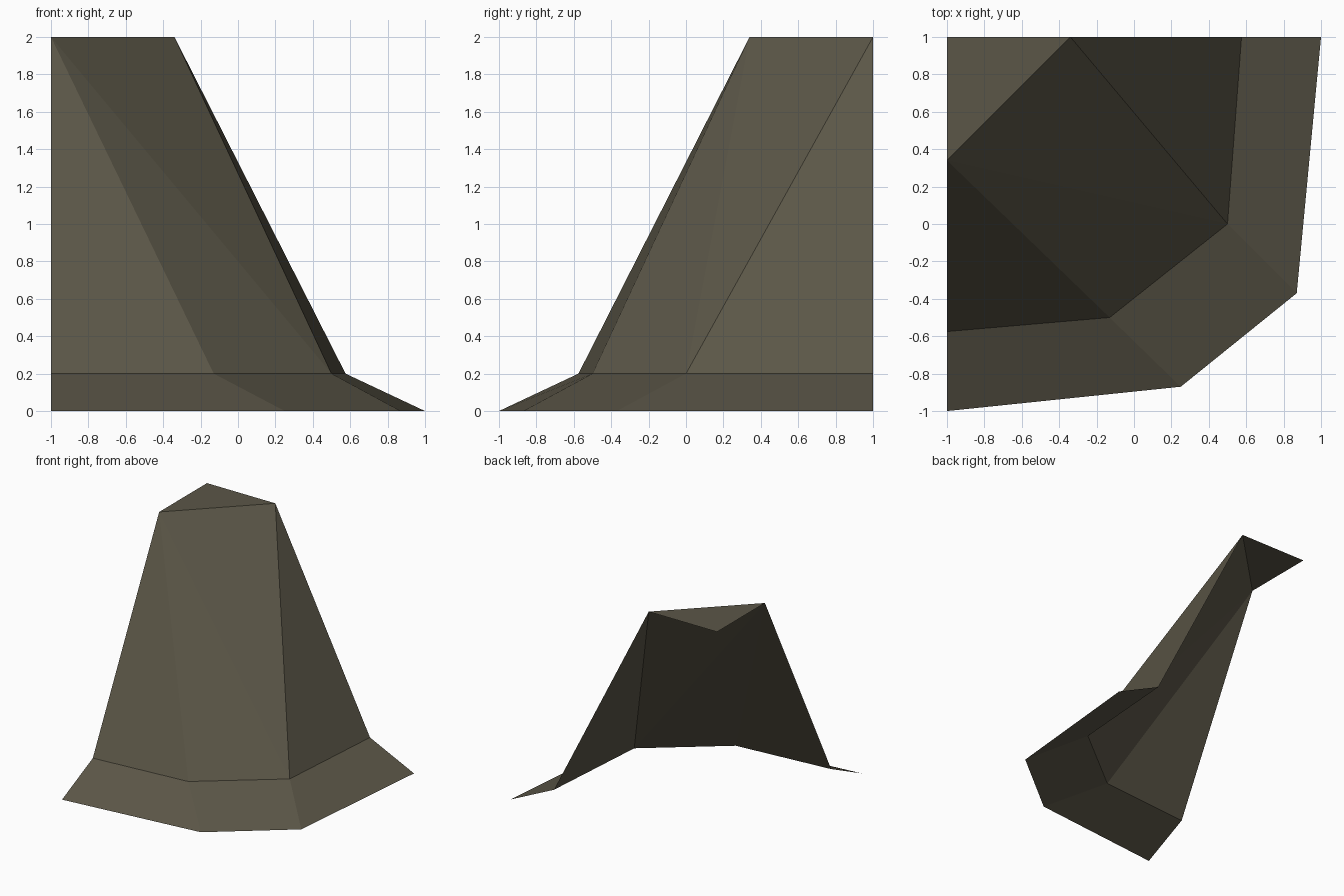
import bpy
import bmesh

cube = bpy.data.objects.get("Cube")
if cube:
    bpy.data.objects.remove(cube, do_unlink=True)

# Single dark olive-brown stone colour
stone = bpy.data.materials.new("olive_stone")
stone.use_nodes = True
colour = (0.105, 0.094, 0.064, 1.0)
stone.diffuse_color = colour
stone.node_tree.nodes["Principled BSDF"].inputs["Base Color"].default_value = colour

# Outlines of the open shell, running round the outer corner
corner = (-1, 1, 2)
summit = [(-0.34, 1, 2), (-1, 0.34, 2)]
shoulder = [(0.575, 1, 0.2), (0.5, 0, 0.2), (-0.13, -0.5, 0.2), (-1, -0.575, 0.2)]
foot = [(1, 1, 0), (0.87, -0.37, 0), (0.25, -0.87, 0), (-1, -1, 0)]


def make_part(name, faces):
    """Build one flat-shaded sheet from faces given as corner points."""
    bm = bmesh.new()
    for points in faces:
        bm.faces.new([bm.verts.new(p) for p in points])
    bmesh.ops.remove_doubles(bm, verts=bm.verts[:], dist=0.0001)
    mesh = bpy.data.meshes.new(name)
    bm.to_mesh(mesh)
    bm.free()
    mesh.materials.append(stone)
    part = bpy.data.objects.new(name, mesh)
    bpy.context.collection.objects.link(part)
    return part


# Flat top
make_part("cliff_top", [(corner, summit[1], summit[0])])

# Steep walls, the middle one folded along its diagonal
make_part("cliff_walls", [
    (summit[0], shoulder[1], shoulder[0]),
    (summit[0], summit[1], shoulder[1]),
    (summit[1], shoulder[2], shoulder[1]),
    (summit[1], shoulder[3], shoulder[2]),
])

# Gently sloping skirt
make_part("cliff_skirt", [
    (shoulder[i], shoulder[i + 1], foot[i + 1], foot[i]) for i in range(3)
])
